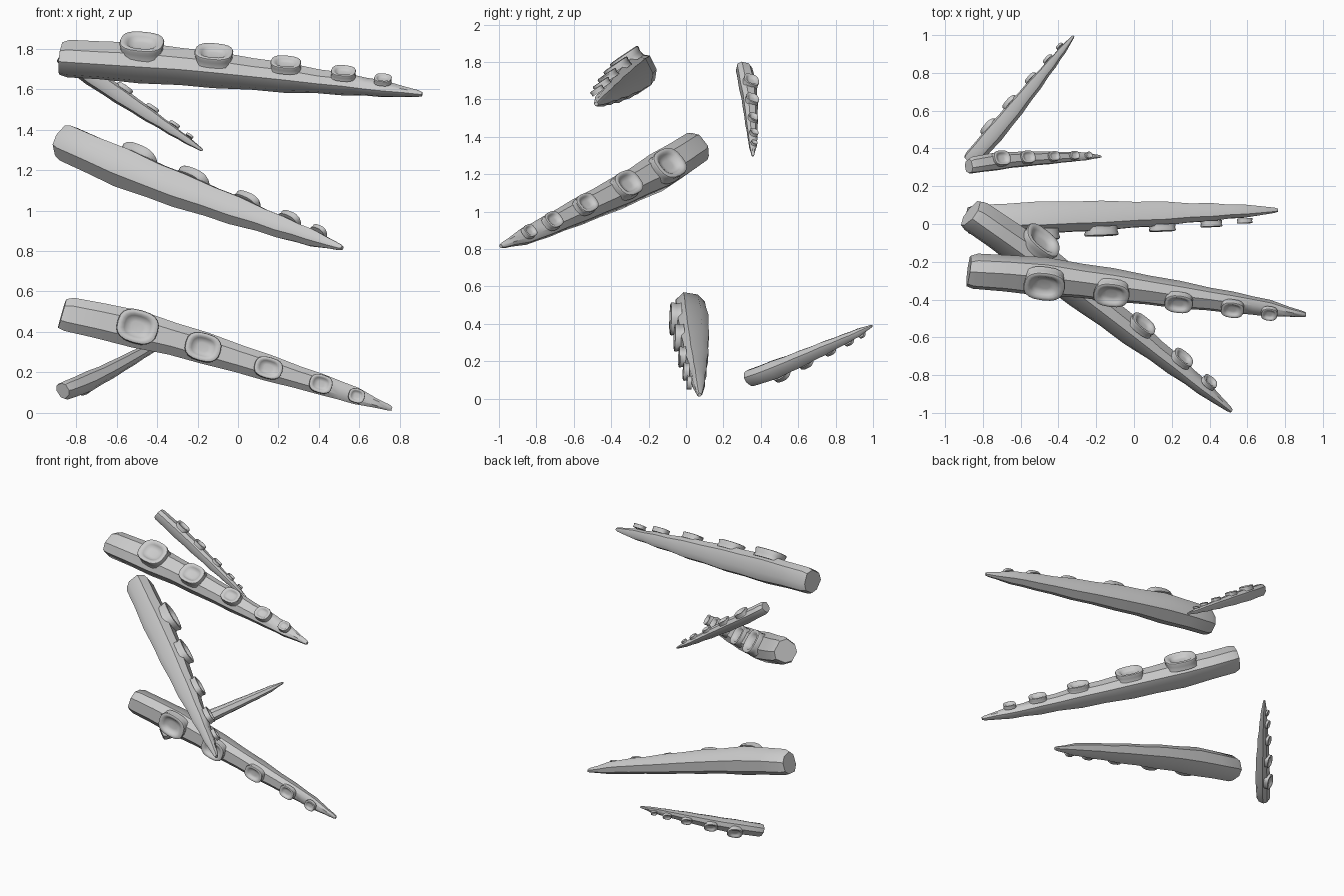
import bpy, bmesh, math
from mathutils import Vector, Matrix

cube = bpy.data.objects.get("Cube")
if cube:
    bpy.data.objects.remove(cube)

grey = bpy.data.materials.new("light grey")
grey.use_nodes = True
grey.diffuse_color = (0.6, 0.6, 0.6, 1)
grey.node_tree.nodes["Principled BSDF"].inputs["Base Color"].default_value = (0.6, 0.6, 0.6, 1)

# Arm stations for unit length: distance, sideways bow, half width, half depth
STATIONS = [
    (0, 0, .044, .040), (.02, .003, .051, .046), (.11, .010, .053, .046),
    (.22, .016, .056, .050), (.33, .018, .048, .046), (.42, .018, .047, .046),
    (.53, .016, .041, .039), (.62, .014, .039, .038), (.71, .012, .033, .029),
    (.78, .011, .031, .028), (.84, .009, .027, .021), (.89, .007, .025, .020),
    (.95, .003, .014, .013), (.99, .001, .009, .008), (1, 0, .006, .005),
]
# Suckers: distance, sideways bow, rim height, half length, half width
SUCKERS = [
    (.22, .022, .070, .061, .049), (.42, .018, .063, .053, .041),
    (.62, .013, .055, .042, .031), (.78, .011, .046, .034, .027),
    (.89, .007, .038, .024, .021),
]
# Sucker outline from buried wall, over the rim, into the bowl: radius, drop
CUP = [(1.0, .95), (.94, .5), (1, .18), (.97, .05), (.87, 0), (.75, .03),
       (.63, .18), (.52, .36), (.3, .42)]


def bridge(bm, a, b):
    for i in range(len(a)):
        j = (i + 1) % len(a)
        bm.faces.new((a[i], a[j], b[j], b[i]))


def loft(bm, rings):
    """Skin a list of closed point rings and cap both ends."""
    loops = [[bm.verts.new(p) for p in ring] for ring in rings]
    for a, b in zip(loops, loops[1:]):
        bridge(bm, a, b)
    bm.faces.new(loops[0][::-1])
    bm.faces.new(loops[-1])


def rounded(angle, power):
    """Point on a rounded square of half size one."""
    c, s = math.cos(angle), math.sin(angle)
    return (math.copysign(abs(c) ** power, c), math.copysign(abs(s) ** power, s))


def body_ring(x, bow, w, d):
    ring = []
    for k in range(8):
        p, q = rounded(math.pi / 8 + k * math.pi / 4, .8)
        narrow = .88 if q < 0 else 1
        ring.append((x, bow + p * w * narrow * 1.05, q * d * 1.07))
    return ring


def sucker_rings(x, bow, h, a, b):
    for radius, drop in CUP:
        ring = []
        for k in range(20):
            p, q = rounded(k * math.tau / 20, .75)
            ring.append((x + p * a * radius, bow + q * b * radius, h - drop * b * .75))
        yield ring


def make_arm(name, base, tip, facing):
    base, tip = Vector(base), Vector(tip)
    along = tip - base
    length = along.length
    along.normalize()
    n = Vector(facing)
    n = (n - along * n.dot(along)).normalized()
    side = n.cross(along)
    bm = bmesh.new()
    loft(bm, [body_ring(*s) for s in STATIONS])
    for s in SUCKERS:
        loft(bm, list(sucker_rings(*s)))
    bmesh.ops.recalc_face_normals(bm, faces=bm.faces[:])
    frame = Matrix((along, side, n)).transposed().to_4x4()
    bm.transform(Matrix.Translation(base) @ frame @ Matrix.Scale(length, 4))
    mesh = bpy.data.meshes.new(name)
    bm.to_mesh(mesh)
    bm.free()
    mesh.materials.append(grey)
    obj = bpy.data.objects.new(name, mesh)
    bpy.context.collection.objects.link(obj)
    bpy.ops.object.select_all(action='DESELECT')
    obj.select_set(True)
    bpy.context.view_layer.objects.active = obj
    bpy.ops.object.shade_smooth_by_angle(angle=math.radians(40))


# Five arms: base, tip and the way the suckers face
make_arm("upper_front_arm", (-.875, -.245, 1.75), (.91, -.48, 1.575), (0, -.56, .83))
make_arm("middle_arm", (-.865, .055, 1.34), (.515, -.99, .815), (.6, .55, .55))
make_arm("lower_front_arm", (-.87, .02, .49), (.76, .073, .02), (0, -1, .05))
make_arm("lower_back_arm", (-.865, .335, .11), (-.32, .995, .39), (-.58, .65, -.42))
make_arm("upper_back_arm", (-.875, .305, 1.77), (-.175, .357, 1.297), (.5, .3, .78))
